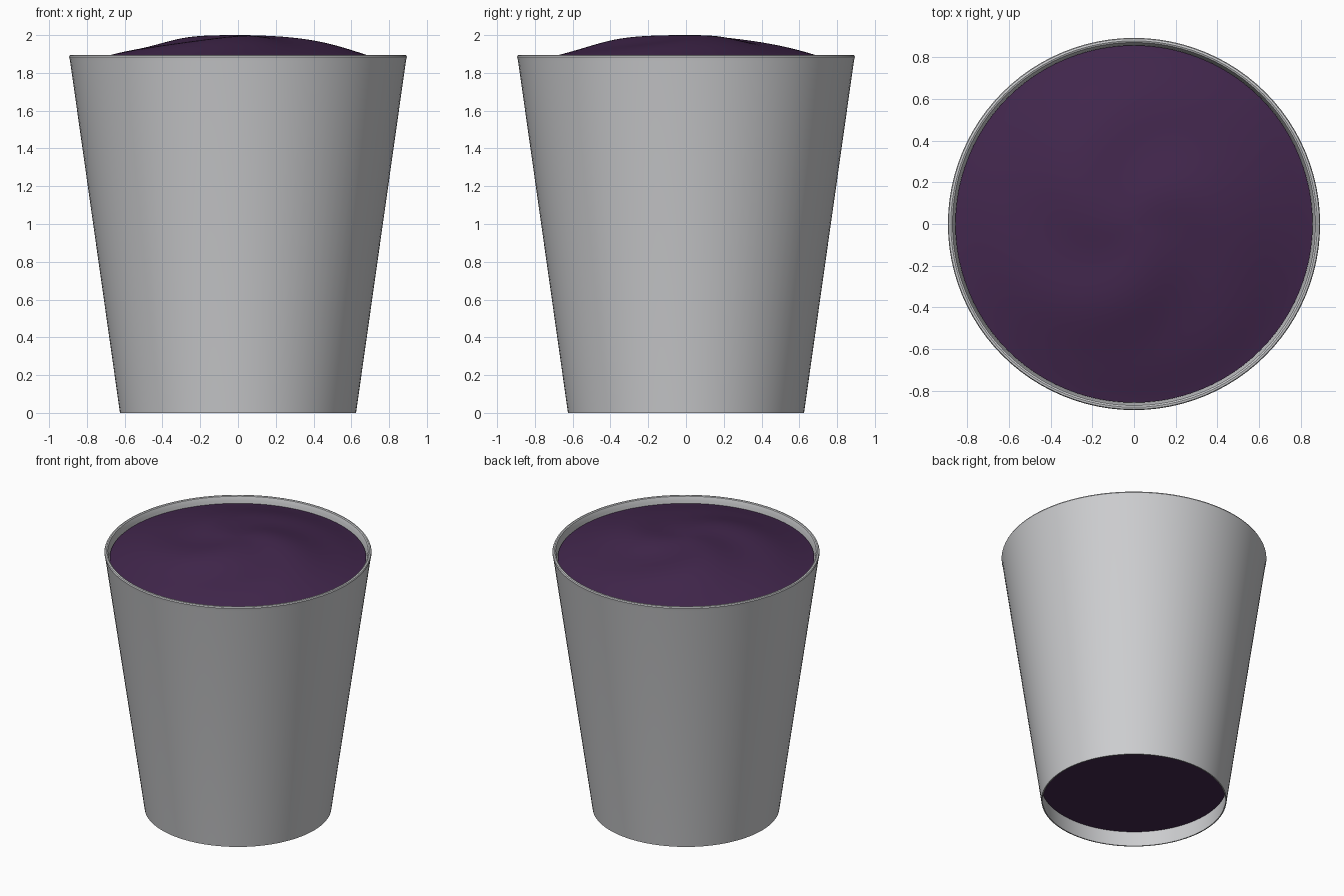
import bpy, bmesh, math

if "Cube" in bpy.data.objects:
    bpy.data.objects.remove(bpy.data.objects["Cube"])

def material(name, rgb):
    m = bpy.data.materials.new(name)
    m.diffuse_color = (*rgb, 1)
    m.use_nodes = True
    m.node_tree.nodes["Principled BSDF"].inputs["Base Color"].default_value = m.diffuse_color
    return m

grey = material("light grey", (0.61, 0.615, 0.63))
purple = material("dark purple", (0.0545, 0.0200, 0.0740))
SEG = 96

def lathe(name, profile, mat, closed=False, height=None, cap_start=False, cap_end=False):
    """Spin (radius, z) points round z; height(r, angle) adds relief."""
    bm = bmesh.new()
    rings = []
    for r, z in profile:
        if r == 0:
            rings.append([bm.verts.new((0, 0, z))] * SEG)
            continue
        ring = []
        for i in range(SEG):
            a = 2 * math.pi * i / SEG
            dz = height(r, a) if height and z > 1.8 else 0
            ring.append(bm.verts.new((r * math.cos(a), r * math.sin(a), z + dz)))
        rings.append(ring)
    pairs = list(zip(rings, rings[1:]))
    if closed:
        pairs.append((rings[-1], rings[0]))
    for lo, hi in pairs:
        for i in range(SEG):
            j = (i + 1) % SEG
            loop = list(dict.fromkeys((lo[i], lo[j], hi[j], hi[i])))
            bm.faces.new(loop)
    if cap_start:
        bm.faces.new(list(reversed(rings[0])))
    bmesh.ops.recalc_face_normals(bm, faces=bm.faces)
    me = bpy.data.meshes.new(name)
    bm.to_mesh(me)
    bm.free()
    me.materials.append(mat)
    ob = bpy.data.objects.new(name, me)
    bpy.context.collection.objects.link(ob)
    bpy.context.view_layer.objects.active = ob
    ob.select_set(True)
    bpy.ops.object.shade_smooth_by_angle(angle=math.radians(35))
    ob.select_set(False)
    return ob

# Tapered thin-walled cup, open at both ends, with a softly rounded rim
lathe("cup_wall", [(0.625, 0), (0.889, 1.862), (0.894, 1.885), (0.890, 1.893),
                   (0.880, 1.895), (0.872, 1.891), (0.868, 1.878),
                   (0.865, 1.862), (0.617, 0)], grey, closed=True)

# Filling: flat underside, tapered body, domed top with three swirling ridges
def swirl(r, a):
    envelope = math.sin(math.pi * min(r / 0.78, 1)) ** 2
    wave = math.cos(3 * (a - math.radians(27) + 2.1 * (r - 0.3)))
    return 0.011 * envelope * wave

body = [(0.627, 0.115), (0.858, 1.845)]
dome = []
for k in range(1, 31):
    r = 0.858 * (1 - k / 30)
    dome.append((r if k < 30 else 0, 1.845 + 0.155 * (1 - (r / 0.858) ** 2) ** 1.15))
lathe("filling", body + dome, purple, height=swirl, cap_start=True)
